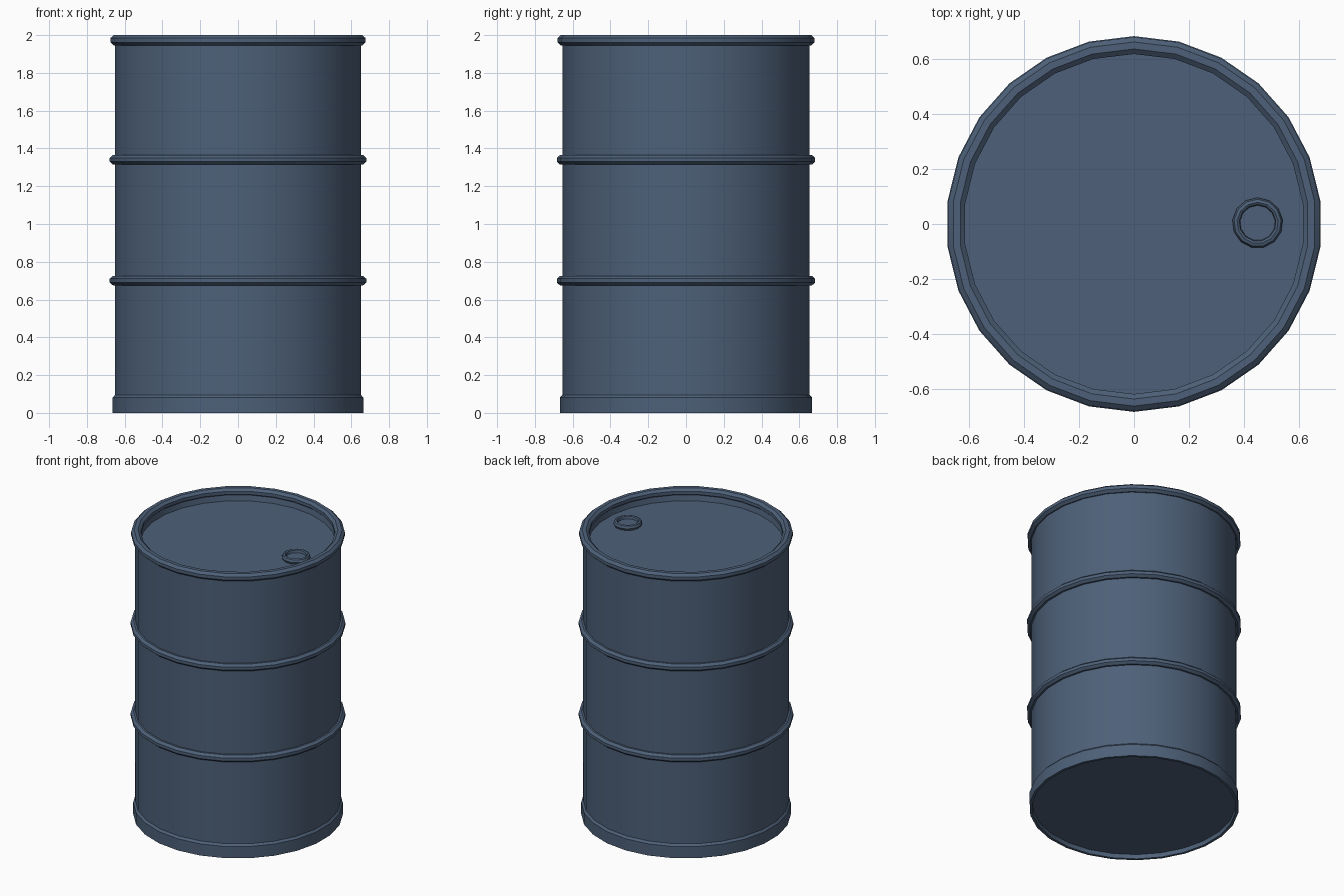
import bpy, bmesh, math

if "Cube" in bpy.data.objects:
    bpy.data.objects.remove(bpy.data.objects["Cube"])

SIDES = 26

paint = bpy.data.materials.new("slate blue paint")
paint.diffuse_color = (0.075, 0.118, 0.19, 1)
paint.use_nodes = True
paint.node_tree.nodes["Principled BSDF"].inputs["Base Color"].default_value = paint.diffuse_color


def lathe(name, profile, sides, center=(0, 0), closed=False):
    """Revolve (radius, z) points round a vertical axis; radius 0 gives a pole."""
    bm = bmesh.new()
    rings = []
    for r, z in profile:
        if r == 0:
            rings.append([bm.verts.new((0, 0, z))] * sides)
            continue
        ring = []
        for i in range(sides):
            a = math.pi / 2 + 2 * math.pi * i / sides
            ring.append(bm.verts.new((r * math.cos(a), r * math.sin(a), z)))
        rings.append(ring)
    pairs = list(zip(rings, rings[1:]))
    if closed:
        pairs.append((rings[-1], rings[0]))
    for lo, hi in pairs:
        for i in range(sides):
            j = (i + 1) % sides
            quad = list(dict.fromkeys((lo[i], lo[j], hi[j], hi[i])))
            bm.faces.new(quad)
    mesh = bpy.data.meshes.new(name)
    bm.to_mesh(mesh)
    bm.free()
    mesh.materials.append(paint)
    ob = bpy.data.objects.new(name, mesh)
    bpy.context.collection.objects.link(ob)
    ob.location = (center[0], center[1], 0)
    bpy.ops.object.select_all(action='DESELECT')
    ob.select_set(True)
    bpy.context.view_layer.objects.active = ob
    bpy.ops.object.shade_smooth_by_angle(angle=math.radians(40))
    return ob


def hoop(name, radius, z, thick, height):
    """Rolled hoop with an octagonal section."""
    section = []
    for k in range(8):
        a = 2 * math.pi * (k + 0.5) / 8
        s = 1 / math.cos(math.pi / 8)
        section.append((radius + thick * s * math.cos(a), z + height * s * math.sin(a)))
    return lathe(name, section, SIDES, closed=True)


# Drum wall, from the recessed bottom up to the sunken lid
lathe("drum_wall", [(0.655, 0.03), (0.655, 1.96)], SIDES)
lathe("lid", [(0, 1.915), (0.64, 1.915)][::-1], SIDES)

# Base skirt with the bottom plate set inside it
lathe("base_skirt", [(0, 0.03), (0.648, 0.03), (0.65, 0.0), (0.668, 0.0),
                     (0.668, 0.082), (0.655, 0.096)], SIDES)

# Rolled top rim, its inner wall, and two stiffening hoops
hoop("top_rim", 0.65, 1.973, 0.031, 0.027)
lathe("rim_inner_wall", [(0.632, 1.97), (0.622, 1.915)], SIDES)
for name, z in (("lower_hoop", 0.70), ("upper_hoop", 1.34)):
    hoop(name, 0.655, z, 0.029, 0.025)

# Filler cap with a raised rim and dished centre
lathe("filler_cap", [(0.085, 1.914), (0.092, 1.930), (0.086, 1.946), (0.075, 1.950),
                     (0.067, 1.945), (0.064, 1.928), (0, 1.928)], 13, center=(0.45, 0.004))
